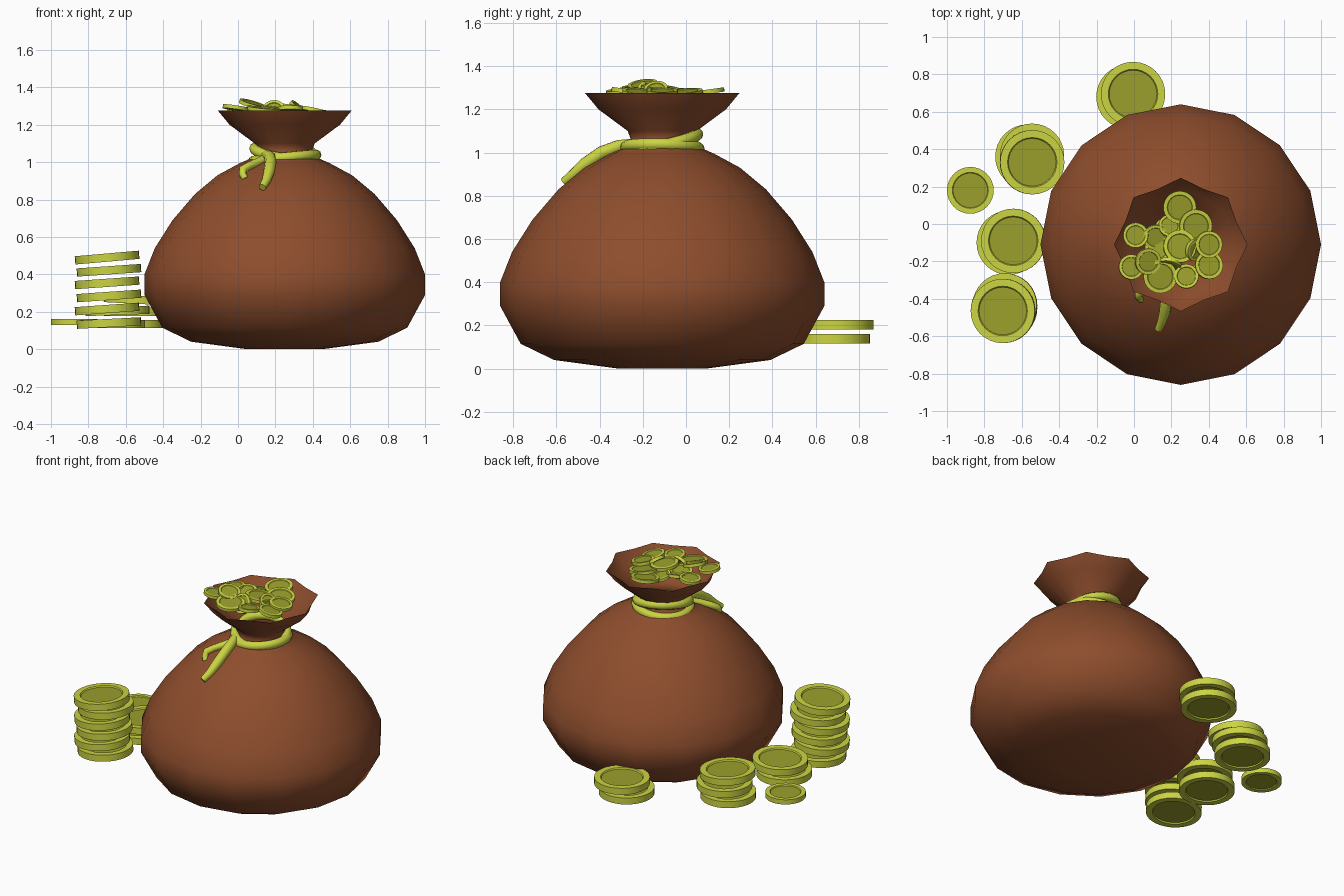
import bpy, math, random
from mathutils import Matrix, Vector, Euler

if "Cube" in bpy.data.objects:
    bpy.data.objects.remove(bpy.data.objects["Cube"])

random.seed(4)
CX, CY = 0.25, -0.11  # bag axis


def material(name, rgb):
    m = bpy.data.materials.new(name)
    m.diffuse_color = (*rgb, 1)
    m.use_nodes = True
    m.node_tree.nodes["Principled BSDF"].inputs["Base Color"].default_value = m.diffuse_color
    return m


BROWN = material("brown_cloth", (0.27, 0.075, 0.026))
GOLD = material("gold", (0.60, 0.66, 0.055))
DARK = material("dark_gold", (0.33, 0.35, 0.025))


def add(name, verts, faces, mats, angle, loc=(0, 0, 0), rot=(0, 0, 0)):
    me = bpy.data.meshes.new(name)
    me.from_pydata(verts, [], faces)
    for m in mats:
        me.materials.append(m)
    ob = bpy.data.objects.new(name, me)
    ob.location, ob.rotation_euler = loc, rot
    bpy.context.collection.objects.link(ob)
    bpy.ops.object.select_all(action='DESELECT')
    ob.select_set(True)
    bpy.context.view_layer.objects.active = ob
    bpy.ops.object.shade_smooth_by_angle(angle=math.radians(angle))
    return ob


def lathe(profile, n, wave=None):
    """Rings from bottom to top; wave gives the depth of the folds per ring."""
    verts, faces = [], []
    for k, (r, z) in enumerate(profile):
        for i in range(n):
            a = 2 * math.pi * i / n
            rr = r * (1 - (wave.get(k, 0) if wave else 0) * (i % 2))
            verts.append((rr * math.cos(a), rr * math.sin(a), z))
    for k in range(len(profile) - 1):
        for i in range(n):
            j = (i + 1) % n
            faces.append((k * n + i, k * n + j, (k + 1) * n + j, (k + 1) * n + i))
    faces.append(tuple(reversed(range(n))))
    return verts, faces


# Sack: body, pinched neck and scalloped mouth in one skin
profile = [(0.2, 0.0), (0.5, 0.04), (0.655, 0.115), (0.75, 0.29), (0.75, 0.40),
           (0.695, 0.54), (0.60, 0.69), (0.48, 0.83), (0.36, 0.93), (0.24, 0.995),
           (0.16, 1.03), (0.145, 1.06), (0.16, 1.10), (0.295, 1.20), (0.357, 1.275)]
v, f = lathe(profile, 16, {13: 0.05, 14: 0.1})
add("sack", v, f, [BROWN], 60, (CX, CY, 0))


# Rope: two tilted loops and two loose ends
def tube(name, pts, radii, closed=False, sides=10):
    pts = [Vector(p) for p in pts]
    n = len(pts)
    verts, faces = [], []
    for i, p in enumerate(pts):
        a = pts[(i - 1) % n] if closed else pts[max(i - 1, 0)]
        b = pts[(i + 1) % n] if closed else pts[min(i + 1, n - 1)]
        t = (b - a).normalized()
        ref = Vector((0, 0, 1)) if closed else Vector((1, 0, 0.3))
        u = t.cross(ref).normalized()
        w = t.cross(u)
        r = radii[i] if isinstance(radii, list) else radii
        for s in range(sides):
            q = 2 * math.pi * s / sides
            verts.append(p + r * (math.cos(q) * u + math.sin(q) * w))
    for i in range(n if closed else n - 1):
        j = (i + 1) % n
        for s in range(sides):
            e = (s + 1) % sides
            faces.append((i * sides + s, i * sides + e, j * sides + e, j * sides + s))
    if not closed:
        faces += [tuple(reversed(range(sides))), tuple(range((n - 1) * sides, n * sides))]
    add(name, verts, faces, [GOLD], 50)


def loop(name, radius, z, slope_x, slope_y):
    pts = []
    for i in range(28):
        a = 2 * math.pi * i / 28
        x, y = radius * math.cos(a), radius * math.sin(a)
        pts.append((CX + x, CY + y, z + slope_x * x + slope_y * y))
    tube(name, pts, 0.028, True)


loop("rope_loop_upper", 0.162, 1.053, -0.12, 0.20)
loop("rope_loop_lower", 0.168, 1.022, 0.10, -0.02)
tube("rope_end_long", [(0.15, -0.24, 1.04), (0.17, -0.31, 1.03), (0.175, -0.39, 1.0),
                       (0.165, -0.47, 0.945), (0.15, -0.52, 0.90), (0.13, -0.565, 0.865)],
     [0.026, 0.03, 0.031, 0.03, 0.025, 0.02])
tube("rope_end_short", [(0.15, -0.25, 1.02), (0.11, -0.30, 1.0), (0.06, -0.345, 0.98),
                        (0.025, -0.375, 0.96), (0.025, -0.39, 0.935), (0.04, -0.405, 0.91)],
     [0.024, 0.024, 0.022, 0.022, 0.02, 0.018])


# Coin: raised rim around a sunken darker face on both sides
def coin(name, x, y, z, r, thick, rot=(0, 0, 0)):
    h, n = thick / 2, 32
    d = h * 0.65
    v, f = lathe([(0.74 * r, -d), (0.77 * r, -h), (r, -h), (r, h), (0.77 * r, h), (0.74 * r, d)], n)
    f.append(tuple(range(5 * n, 6 * n)))
    ob = add(name, v, f, [GOLD, DARK], 30, (x, y, z), rot)
    for p in ob.data.polygons:
        if len(p.vertices) > 4:
            p.material_index = 1


# Stacks on the ground: x, y, z, tilt about y in degrees
stacks = {
    "tall_stack": [(-0.69, -0.44, 0.140, -3), (-0.70, -0.46, 0.215, -4), (-0.69, -0.45, 0.285, -4),
                   (-0.70, -0.46, 0.355, -4), (-0.69, -0.435, 0.422, -4), (-0.70, -0.465, 0.49, -5)],
    "left_stack": [(-0.67, -0.10, 0.135, 0), (-0.645, -0.09, 0.205, -2)],
    "rear_left_stack": [(-0.57, 0.36, 0.135, 0), (-0.545, 0.365, 0.20, 0), (-0.545, 0.33, 0.265, 3)],
    "rear_stack": [(-0.03, 0.68, 0.138, 0), (-0.005, 0.695, 0.203, 0)],
}
for name, coins in stacks.items():
    for i, (x, y, z, t) in enumerate(coins):
        coin(f"{name}_coin_{i + 1}", x, y, z, 0.172, 0.044, (0, math.radians(t), 0))
coin("single_coin", -0.875, 0.18, 0.145, 0.125, 0.032)

# Coins heaped in the mouth: x, y, z, radius, tilt about x and y in degrees
heap = [(0.245, 0.09, 1.28, 0.088, 8, 0), (0.33, -0.01, 1.275, 0.088, 5, 8),
        (0.01, -0.06, 1.28, 0.067, 0, -6), (0.19, -0.01, 1.27, 0.06, -12, 10),
        (0.115, -0.07, 1.275, 0.067, 12, 5), (0.40, -0.11, 1.28, 0.072, 0, 10),
        (0.245, -0.12, 1.295, 0.088, -5, 6), (0.325, -0.14, 1.285, 0.058, 10, 42),
        (0.40, -0.22, 1.275, 0.075, -6, 12), (0.28, -0.28, 1.285, 0.065, -8, 0),
        (0.14, -0.28, 1.285, 0.09, 6, 5), (-0.015, -0.23, 1.29, 0.067, -4, 8),
        (0.075, -0.20, 1.31, 0.07, 8, 16), (0.13, -0.13, 1.27, 0.072, -8, -6),
        (0.19, -0.22, 1.27, 0.065, 60, -20)]
for i, (x, y, z, r, a, b) in enumerate(heap):
    coin(f"mouth_coin_{i + 1}", x, y, z, r, 0.02, (math.radians(a), math.radians(b), 0))
